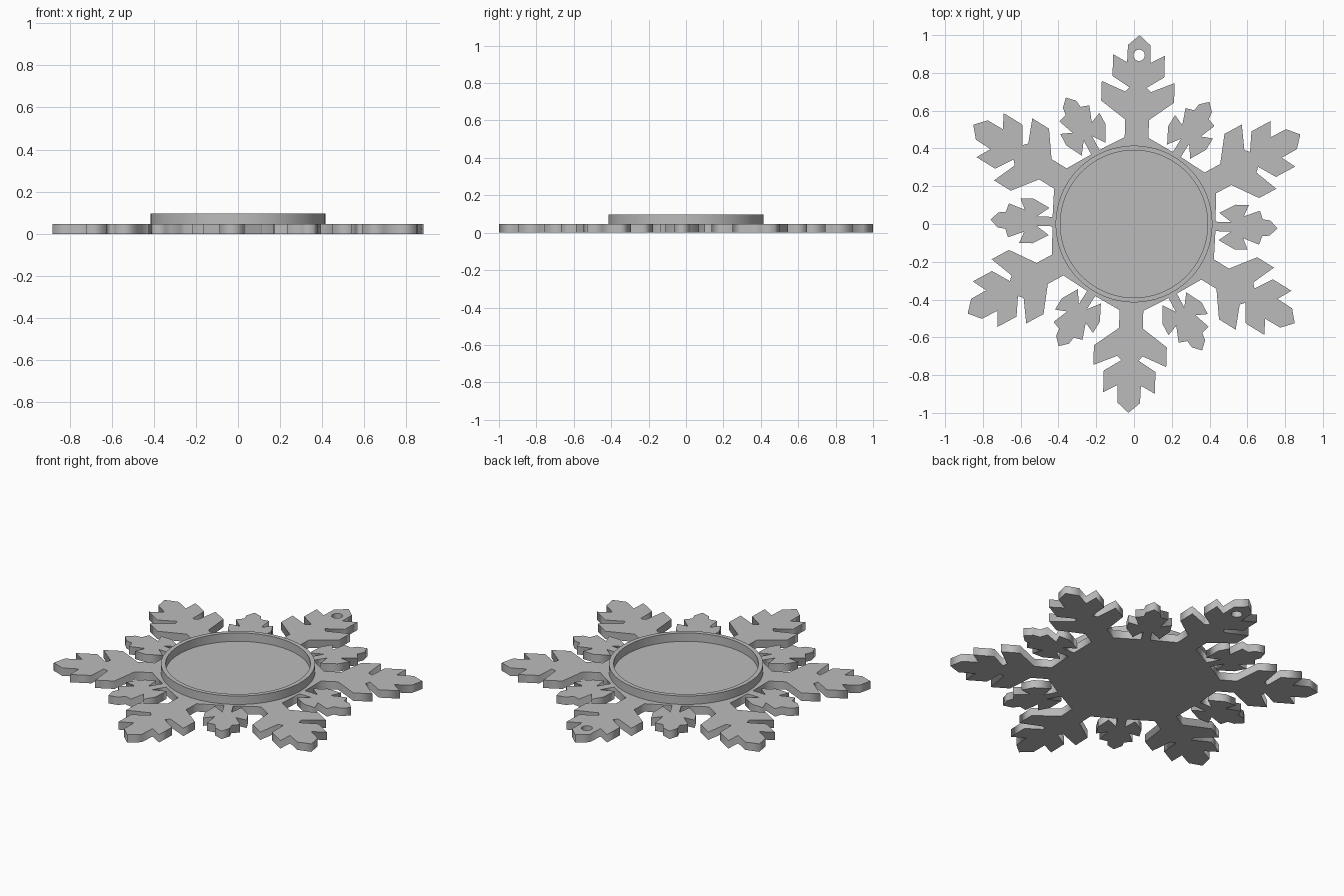
import bpy, bmesh, math

if "Cube" in bpy.data.objects:
    bpy.data.objects.remove(bpy.data.objects["Cube"])

grey = bpy.data.materials.new("plain_grey")
grey.diffuse_color = (0.5, 0.5, 0.5, 1)
grey.use_nodes = True
grey.node_tree.nodes["Principled BSDF"].inputs["Base Color"].default_value = grey.diffuse_color

TILT = math.radians(-1.7)      # whole flake is turned slightly clockwise
PLATE_H, RIM_H = 0.047, 0.097
RIM_OUT, RIM_IN = 0.415, 0.39

# Half outlines as (distance along arm, half width), from root to tip
LARGE = [(0.458, 0.063), (0.552, 0.063), (0.648, 0.193), (0.752, 0.193),
         (0.70, 0.068), (0.722, 0.045), (0.78, 0.137), (0.895, 0.137),
         (0.855, 0.062), (0.947, 0.06), (1.0, 0.0)]
SMALL = [(0.432, 0.025), (0.515, 0.025), (0.45, 0.072), (0.535, 0.118),
         (0.605, 0.118), (0.58, 0.058), (0.665, 0.09), (0.68, 0.045),
         (0.72, 0.04), (0.76, 0.0)]


def arm(half, angle):
    """Mirror a half outline and turn it to the given angle."""
    full = [(u, -v) for u, v in half] + [(u, v) for u, v in half[-2::-1]]
    c, s = math.cos(angle), math.sin(angle)
    return [(u * c - v * s, u * s + v * c) for u, v in full]


def circle(r, n, cx=0, cy=0):
    return [(cx + r * math.cos(2 * math.pi * i / n),
             cy + r * math.sin(2 * math.pi * i / n)) for i in range(n)]


def plate(name, loops, z0, z1):
    """Filled flat outline with holes, given thickness."""
    curve = bpy.data.curves.new(name, 'CURVE')
    curve.dimensions = '2D'
    curve.fill_mode = 'BOTH'
    curve.extrude = (z1 - z0) / 2
    for pts in loops:
        sp = curve.splines.new('POLY')
        sp.points.add(len(pts) - 1)
        for p, (x, y) in zip(sp.points, pts):
            p.co = (x, y, 0, 1)
        sp.use_cyclic_u = True
    ob = bpy.data.objects.new(name, curve)
    bpy.context.collection.objects.link(ob)
    bpy.ops.object.select_all(action='DESELECT')
    ob.select_set(True)
    bpy.context.view_layer.objects.active = ob
    bpy.ops.object.convert(target='MESH')
    ob = bpy.context.view_layer.objects.active
    bm = bmesh.new()
    bm.from_mesh(ob.data)
    bmesh.ops.remove_doubles(bm, verts=bm.verts, dist=1e-5)
    bmesh.ops.recalc_face_normals(bm, faces=bm.faces)
    bmesh.ops.translate(bm, verts=bm.verts, vec=(0, 0, (z0 + z1) / 2))
    bm.to_mesh(ob.data)
    bm.free()
    ob.data.materials.clear()
    ob.data.materials.append(grey)
    return ob


# Flake plate: large and small arms alternate around a hexagonal middle
outline = []
for k in range(6):
    a = math.radians(90 + 60 * k) + TILT
    outline += arm(LARGE, a) + arm(SMALL, a + math.radians(30))
hang_hole = circle(0.03, 24, 0.027, 0.893)
plate("snowflake_plate", [outline, hang_hole], 0, PLATE_H)

# Raised round rim
plate("round_rim", [circle(RIM_OUT, 96), circle(RIM_IN, 96)], PLATE_H, RIM_H)
bpy.ops.object.shade_smooth_by_angle(angle=math.radians(30))
